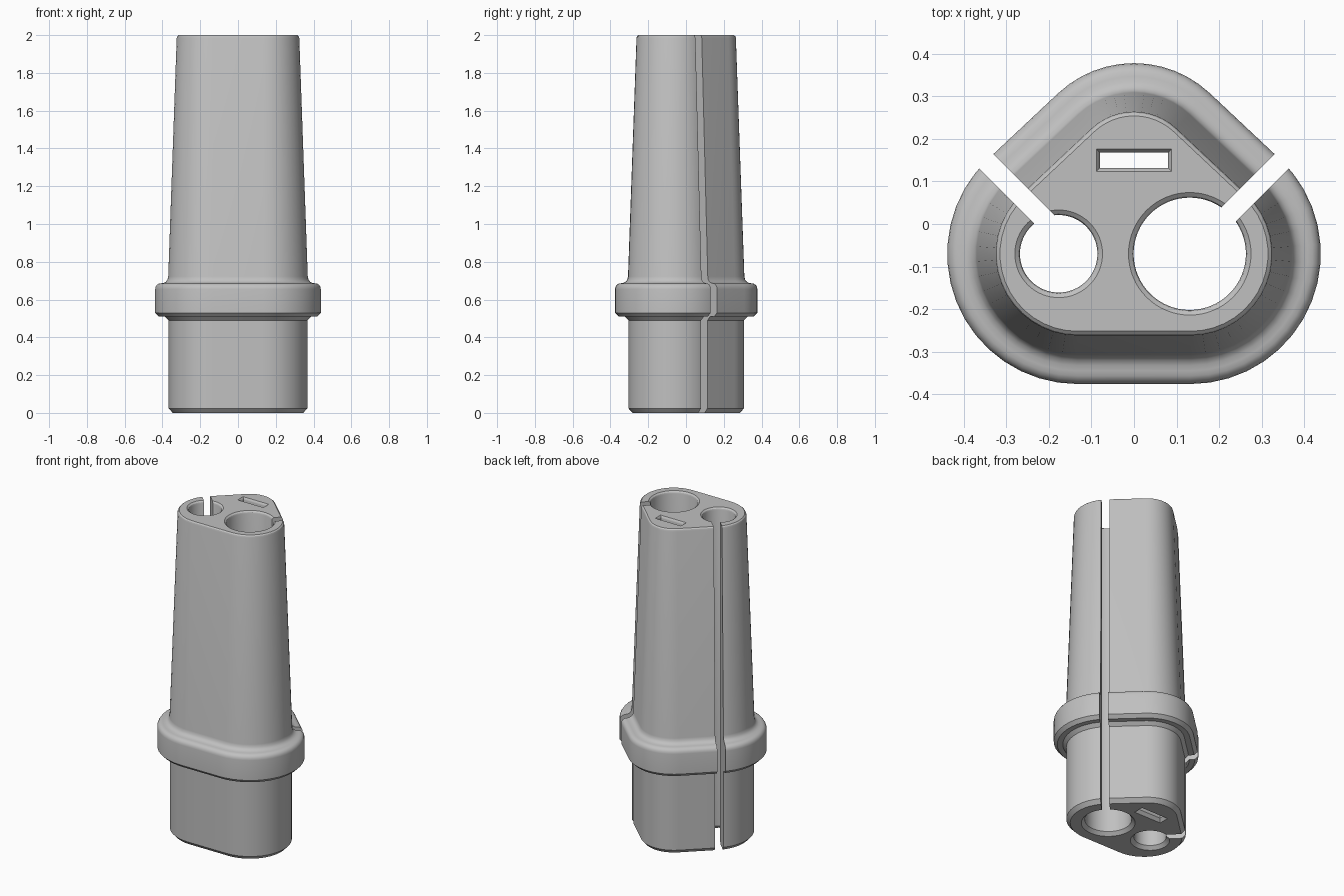
import bpy, math
from mathutils import Matrix, Vector

cube = bpy.data.objects.get("Cube")
if cube:
    bpy.data.objects.remove(cube, do_unlink=True)

grey = bpy.data.materials.new("plain grey")
grey.use_nodes = True
colour = (0.53, 0.53, 0.53, 1)
grey.diffuse_color = colour
grey.node_tree.nodes["Principled BSDF"].inputs["Base Color"].default_value = colour


def loft(name, rings):
    """Closed solid through a stack of equal-sized rings."""
    n = len(rings[0])
    faces = [tuple(reversed(range(n))), tuple(range((len(rings) - 1) * n, len(rings) * n))]
    for k in range(len(rings) - 1):
        for i in range(n):
            j = (i + 1) % n
            faces.append((k * n + i, k * n + j, (k + 1) * n + j, (k + 1) * n + i))
    mesh = bpy.data.meshes.new(name)
    mesh.from_pydata([p for r in rings for p in r], [], faces)
    mesh.materials.append(grey)
    obj = bpy.data.objects.new(name, mesh)
    bpy.context.collection.objects.link(obj)
    return obj


def arc(cx, cy, r, start, end, steps):
    angles = [math.radians(start + (end - start) * i / steps) for i in range(steps + 1)]
    return [(cx + r * math.cos(a), cy + r * math.sin(a)) for a in angles]


def outline(r, z):
    """Rounded triangle: two wide front corners, one tighter back corner."""
    t = 47
    pts = (arc(0.133, -0.07, r, -90, t, 16) + arc(0, 0.118, r - 0.046, t, 180 - t, 12)
           + arc(-0.133, -0.07, r, 180 - t, 270, 16))
    return [(x, y, z) for x, y in pts]


def circle(cx, cy, r, z):
    return [(x, y, z) for x, y in arc(cx, cy, r, 0, 360, 64)[:-1]]


def rectangle(grow, z):
    w, d = 0.08 + grow, 0.018 + grow
    return [(-w, 0.15 - d, z), (w, 0.15 - d, z), (w, 0.15 + d, z), (-w, 0.15 + d, z)]


# Tapered body with collar: (corner radius, height)
profile = [(0.213, 0), (0.235, 0.024), (0.235, 0.49), (0.255, 0.51), (0.286, 0.51),
           (0.306, 0.53), (0.306, 0.655), (0.304, 0.667), (0.297, 0.678), (0.287, 0.684),
           (0.275, 0.686), (0.262, 0.688), (0.250, 0.694), (0.241, 0.705), (0.237, 0.722),
           (0.192, 1.985), (0.189, 1.994), (0.182, 2)]
body = loft("tapered_plug_body", [outline(r, z) for r, z in profile])

# Flared ends shared by all openings: (extra size, height)
flare = [(0.02, -0.05), (0.02, 0), (0, 0.02), (0, 1.985), (0.003, 1.993), (0.012, 2), (0.012, 2.05)]
cutters = [
    loft("large_bore_cutter", [circle(0.131, -0.07, 0.132 + g, z) for g, z in flare]),
    loft("small_bore_cutter", [circle(-0.177, -0.07, 0.091 + g, z) for g, z in flare]),
    loft("key_slot_cutter", [rectangle(g * 0.7, z) for g, z in flare]),
]

# Diagonal slits from the bores to the outside
for side, label in ((1, "left"), (-1, "right")):
    start = Vector((side * 0.155, -0.045, 0))
    along = Vector((side, 1, 0)).normalized()
    across = Vector((-along.y, along.x, 0)) * 0.0235
    base = [start - across, start + along * 0.5 - across, start + along * 0.5 + across, start + across]
    cutters.append(loft(label + "_slit_cutter",
                        [[(p.x, p.y, z) for p in base] for z in (-0.1, 2.1)]))

bpy.context.view_layer.objects.active = body
body.select_set(True)
for cutter in cutters:
    mod = body.modifiers.new(cutter.name, "BOOLEAN")
    mod.operation = "DIFFERENCE"
    mod.solver = "EXACT"
    mod.object = cutter
    bpy.ops.object.modifier_apply(modifier=mod.name)
for cutter in cutters:
    bpy.data.objects.remove(cutter, do_unlink=True)

bpy.ops.object.select_all(action="DESELECT")
body.select_set(True)
bpy.ops.object.shade_smooth_by_angle(angle=math.radians(30))
